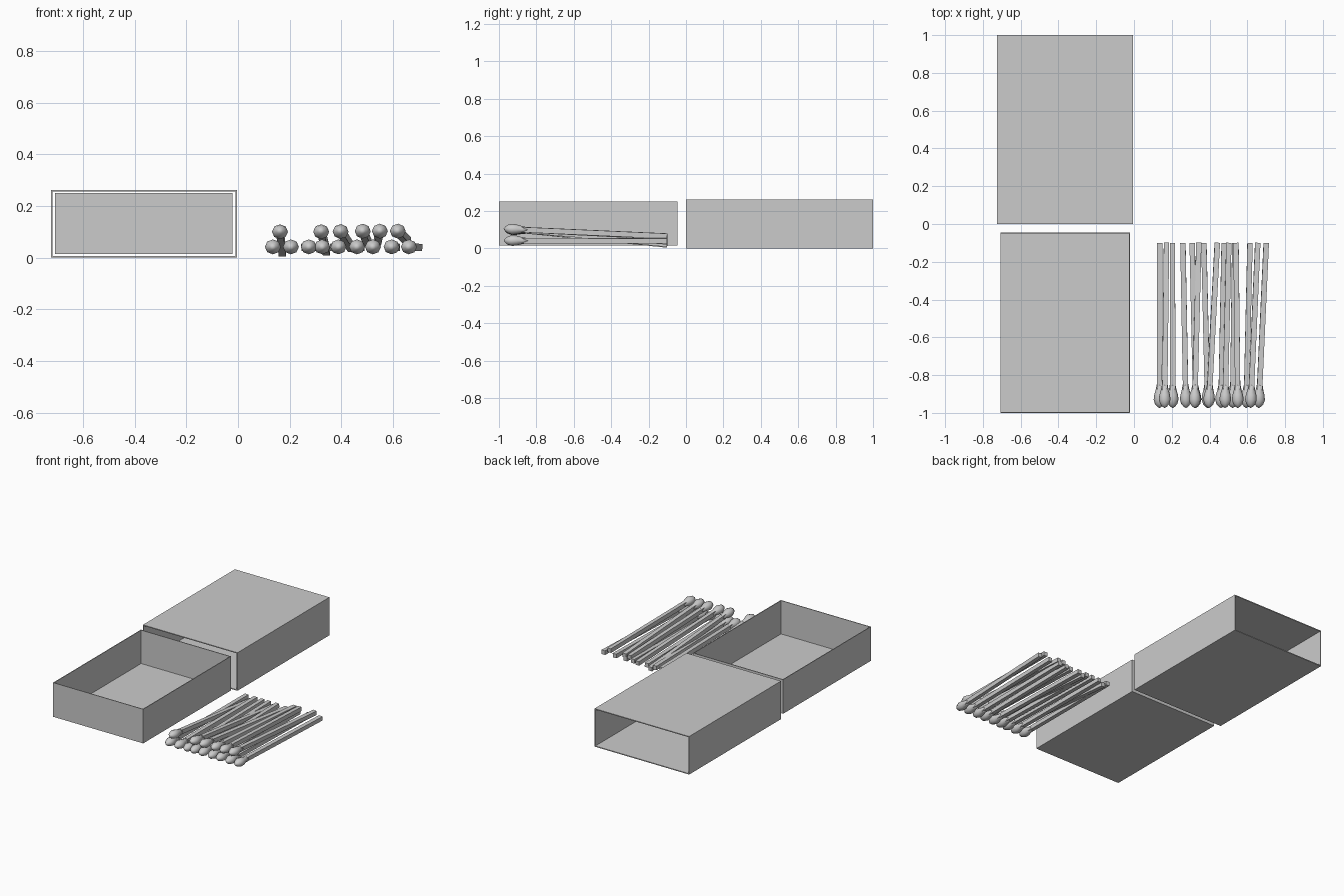
import bpy, bmesh, math
from mathutils import Vector

if "Cube" in bpy.data.objects:
    bpy.data.objects.remove(bpy.data.objects["Cube"])

grey = bpy.data.materials.new("plain grey")
grey.diffuse_color = (0.6, 0.6, 0.6, 1)
grey.use_nodes = True
grey.node_tree.nodes["Principled BSDF"].inputs["Base Color"].default_value = grey.diffuse_color


def finish(bm, name):
    bmesh.ops.recalc_face_normals(bm, faces=bm.faces)
    mesh = bpy.data.meshes.new(name)
    bm.to_mesh(mesh)
    bm.free()
    mesh.materials.append(grey)
    obj = bpy.data.objects.new(name, mesh)
    bpy.context.collection.objects.link(obj)
    return obj


def open_box(name, low, high, open_dirs, wall):
    """Box without the faces that point along open_dirs, thickened inwards."""
    bm = bmesh.new()
    bmesh.ops.create_cube(bm, size=1)
    low, high = Vector(low), Vector(high)
    for v in bm.verts:
        v.co = [low[i] + (v.co[i] + 0.5) * (high[i] - low[i]) for i in range(3)]
    bm.normal_update()
    gone = [f for f in bm.faces if any(f.normal.dot(Vector(d)) > 0.9 for d in open_dirs)]
    bmesh.ops.delete(bm, geom=gone, context='FACES_ONLY')
    obj = finish(bm, name)
    # recalculated normals of an open shell may flip, so fix the outward side
    mesh = obj.data
    mid = (low + high) / 2
    if (mesh.polygons[0].center - mid).dot(mesh.polygons[0].normal) < 0:
        mesh.flip_normals()
    solid = obj.modifiers.new("card thickness", 'SOLIDIFY')
    solid.thickness = wall
    solid.offset = -1
    solid.use_even_offset = True
    return obj


# Outer sleeve, open at both ends, and tray, open at the top
open_box("sleeve", (-0.724, 0, 0), (-0.004, 1, 0.262), [(0, 1, 0), (0, -1, 0)], 0.006)
open_box("tray", (-0.708, -1, 0.015), (-0.022, -0.045, 0.25), [(0, 0, 1)], 0.005)

# Match head profile: distance from the tip, radius
HEAD = [(0.008, 0.012), (0.022, 0.024), (0.045, 0.031), (0.07, 0.028),
        (0.098, 0.02), (0.13, 0.014)]
SIDES = 8


def match(index, head_x, head_z, tail_x, tail_z):
    tip = Vector((head_x, -0.975, head_z))
    tail = Vector((tail_x, -0.1, tail_z))
    length = (tail - tip).length
    turn = Vector((0, 0, 1)).rotation_difference(tail - tip)

    # Rounded head
    bm = bmesh.new()
    rings = [[bm.verts.new((r * math.cos(a), r * math.sin(a) * 0.93, d))
              for a in (math.tau * i / SIDES for i in range(SIDES))] for d, r in HEAD]
    for a, b in zip(rings, rings[1:]):
        for i in range(SIDES):
            j = (i + 1) % SIDES
            bm.faces.new((a[i], a[j], b[j], b[i]))
    point = bm.verts.new((0, 0, 0))
    for i in range(SIDES):
        bm.faces.new((point, rings[0][(i + 1) % SIDES], rings[0][i]))
    bm.faces.new(rings[-1])
    for f in bm.faces:
        f.smooth = True
    head = finish(bm, f"match_head_{index}")

    # Square stick
    bm = bmesh.new()
    bmesh.ops.create_cube(bm, size=1)
    for v in bm.verts:
        v.co = (v.co.x * 0.028, v.co.y * 0.028, 0.06 + (v.co.z + 0.5) * (length - 0.06))
    stick = finish(bm, f"match_stick_{index}")

    for obj in (head, stick):
        obj.data.transform(turn.to_matrix().to_4x4())
        obj.location = tip


# Bottom layer: head x, tail x
LOWER = [(0.135, 0.137), (0.205, 0.204), (0.275, 0.259), (0.327, 0.308), (0.39, 0.37),
         (0.46, 0.477), (0.522, 0.533), (0.594, 0.614), (0.66, 0.70)]
# Top layer: head x, tail x, tail z
UPPER = [(0.162, 0.172, 0.018), (0.321, 0.343, 0.022), (0.395, 0.441, 0.035),
         (0.482, 0.502, 0.06), (0.55, 0.54, 0.062), (0.617, 0.655, 0.066)]

for n, (hx, tx) in enumerate(LOWER):
    match(n + 1, hx, 0.042, tx, 0.04)
for n, (hx, tx, tz) in enumerate(UPPER):
    match(n + 1 + len(LOWER), hx, 0.105, tx, tz)
